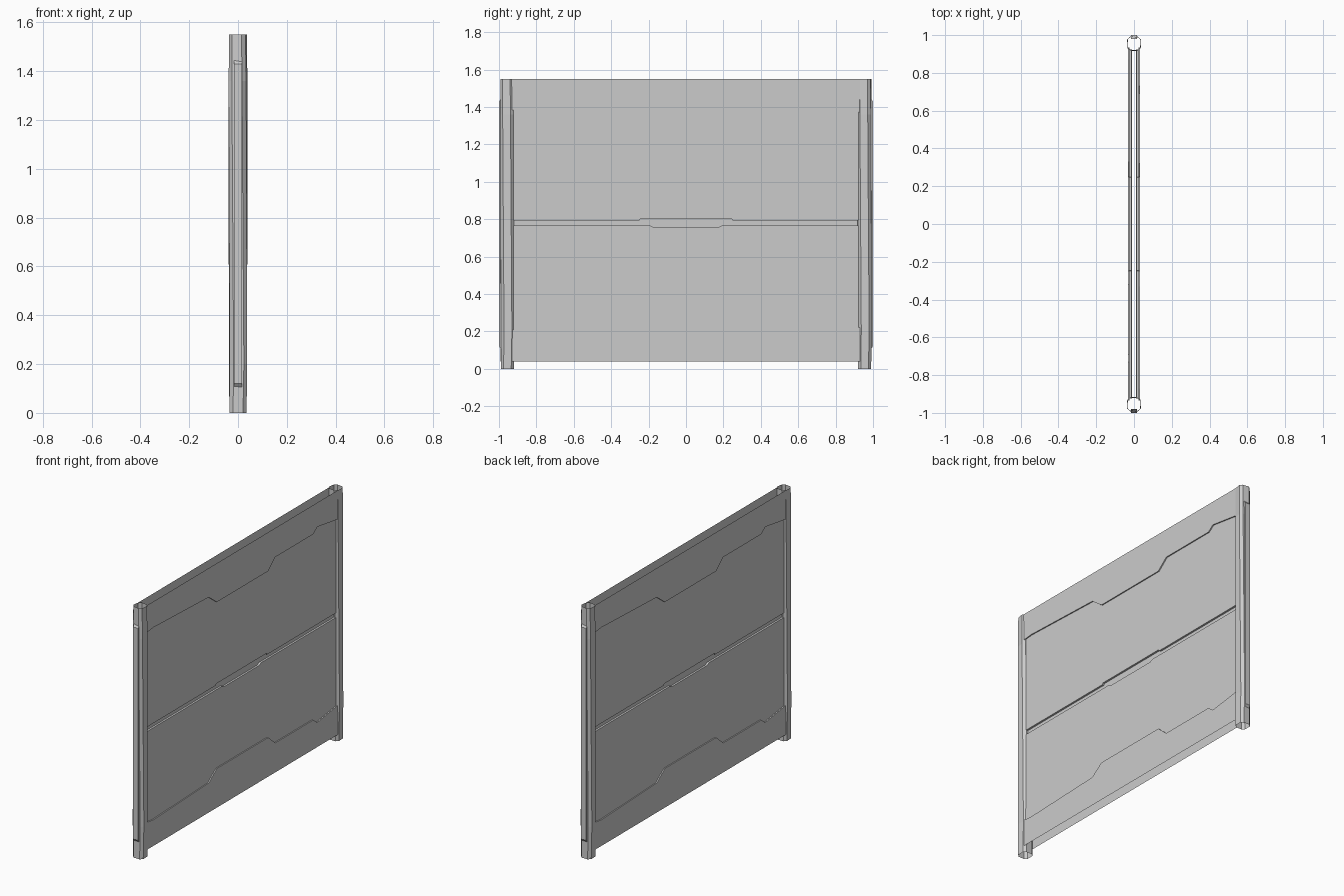
import bpy, bmesh
from math import cos, sin, radians

cube = bpy.data.objects.get("Cube")
if cube:
    bpy.data.objects.remove(cube, do_unlink=True)

grey = bpy.data.materials.new("plain_grey")
grey.use_nodes = True
grey.diffuse_color = (0.6, 0.6, 0.6, 1)
grey.node_tree.nodes["Principled BSDF"].inputs["Base Color"].default_value = (0.6, 0.6, 0.6, 1)


def finish(name, bm):
    mesh = bpy.data.meshes.new(name)
    bm.to_mesh(mesh)
    bm.free()
    mesh.materials.append(grey)
    obj = bpy.data.objects.new(name, mesh)
    bpy.context.collection.objects.link(obj)
    return obj


def sheet(name, side, edge, far_z, x, lip):
    """Flat sheet between a shaped edge and a straight one, with a lip folded inward."""
    bm = bmesh.new()
    outer = [bm.verts.new((side * x, side * y, z)) for y, z in edge]
    inner = [bm.verts.new((side * (x - lip), side * y, z)) for y, z in edge]
    corners = [bm.verts.new((side * x, side * edge[i][0], far_z)) for i in (-1, 0)]
    face = bm.faces.new(outer + corners)
    for i in range(len(edge) - 1):
        bm.faces.new((outer[i], inner[i], inner[i + 1], outer[i + 1]))
    face.normal_update()
    if face.normal.x * side < 0:
        bmesh.ops.reverse_faces(bm, faces=bm.faces[:])
    return finish(name, bm)


def post(name, side):
    """Open, slightly twisted tube with a chamfered square section."""
    a, c = 0.036, 0.021
    section = [(a, -c), (a, c), (c, a), (-c, a), (-a, c), (-a, -c), (-c, -a), (c, -a)]
    bm = bmesh.new()
    rings = []
    for z, turn, size in ((0, 0, 0.97), (0.2, 5, 1), (1.36, -7, 1), (1.55, -9, 0.95)):
        ca, sa = cos(radians(turn)) * size, sin(radians(turn)) * size
        rings.append([bm.verts.new((side * (x * ca - y * sa),
                                    side * (x * sa + y * ca + 0.955), z)) for x, y in section])
    for low, high in zip(rings, rings[1:]):
        for i in range(8):
            j = (i + 1) % 8
            bm.faces.new((low[i], low[j], high[j], high[i]))
    return finish(name, bm)


def strip(name, side):
    """Raised strip down the outer face of a post."""
    bm = bmesh.new()
    bmesh.ops.create_cube(bm, size=1)
    for v in bm.verts:
        taper = 0.05 if v.co.y > 0 else 0
        v.co = (side * v.co.x * 0.034, side * (0.99 + v.co.y * 0.02),
                0.775 + v.co.z * (1.36 - taper))
    bmesh.ops.recalc_face_normals(bm, faces=bm.faces[:])
    return finish(name, bm)


# Shaped edges, as (y, z)
rail_edge = [(-0.935, 1.383), (-0.87, 1.39), (-0.33, 1.37), (-0.25, 1.31), (0.25, 1.31),
             (0.32, 1.37), (0.69, 1.37), (0.73, 1.4), (0.935, 1.37)]
low_rail_edge = [(y, 1.592 - z) for y, z in rail_edge]
top_seam = [(-0.925, 0.793), (-0.25, 0.793), (-0.245, 0.802), (0.245, 0.802),
            (0.25, 0.793), (0.925, 0.793)]
low_seam = [(-0.925, 0.765), (-0.19, 0.765), (-0.17, 0.755), (0.17, 0.755),
            (0.19, 0.765), (0.925, 0.765)]
seam_back = [(-0.925, 0.72), (0.925, 0.72)]

# The two faces and two posts are half-turn copies
for side, face, end in ((1, "left", "back"), (-1, "right", "front")):
    sheet(face + "_top_rail", side, rail_edge, 1.55, 0.031, 0.007)
    sheet(face + "_bottom_rail", side, low_rail_edge, 0.04, 0.031, 0.007)
    sheet(face + "_upper_panel", side, top_seam, 1.41, 0.024, 0.012)
    sheet(face + "_lower_panel", side, low_seam, 0.18, 0.024, 0.012)
    sheet(face + "_seam_backing", side, seam_back, 0.84, 0.012, 0.002)
    post(end + "_post", side)
    strip(end + "_post_strip", side)
